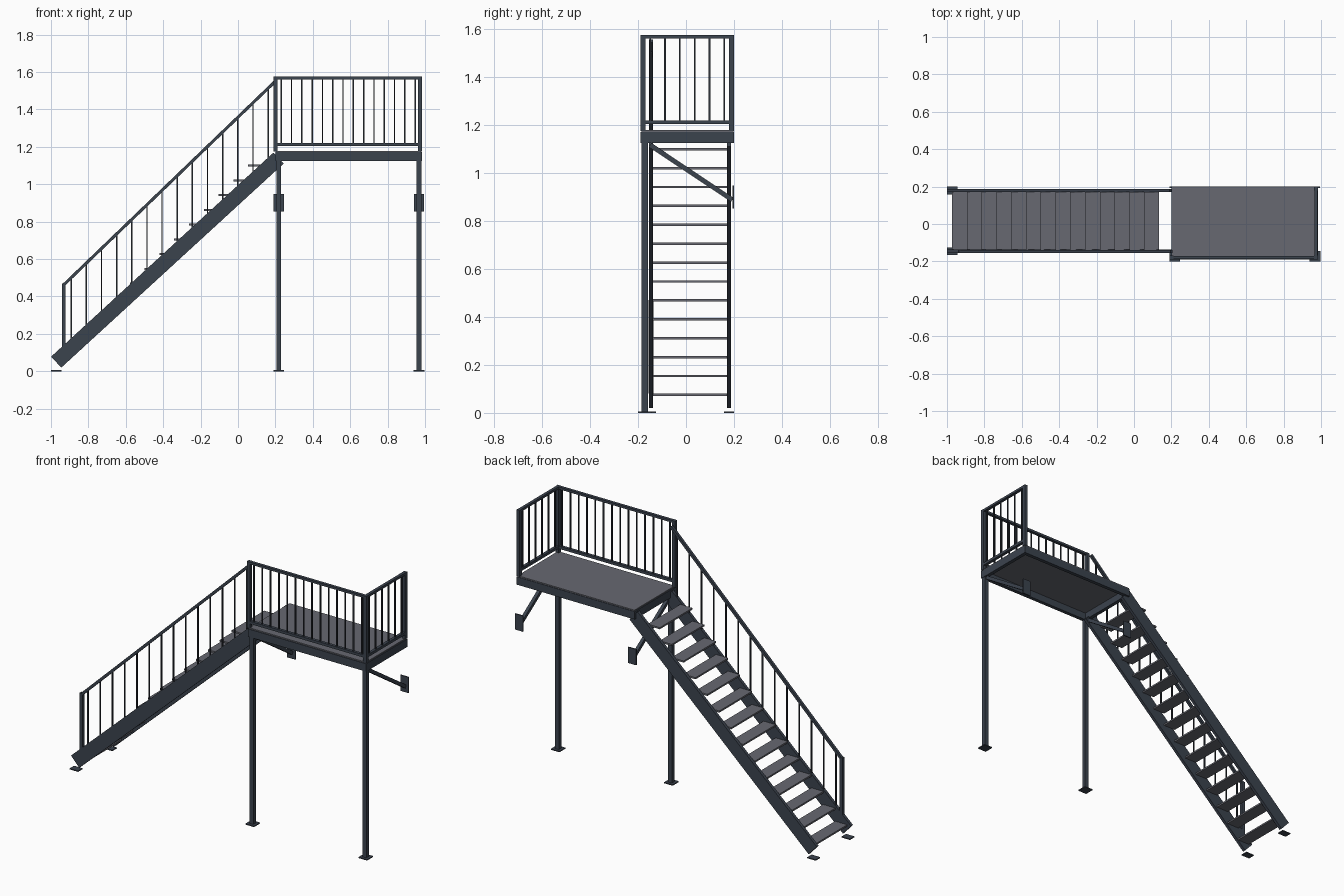
import bpy
from mathutils import Vector, Matrix

cube = bpy.data.objects.get("Cube")
if cube:
    bpy.data.objects.remove(cube)


def material(name, rgb):
    m = bpy.data.materials.new(name)
    m.use_nodes = True
    m.diffuse_color = (*rgb, 1)
    m.node_tree.nodes["Principled BSDF"].inputs["Base Color"].default_value = (*rgb, 1)
    return m


STEEL = material("dark blue steel", (0.044, 0.056, 0.076))
BAR = material("dark baluster steel", (0.028, 0.034, 0.044))
PLATE = material("grey tread plate", (0.135, 0.14, 0.165))


def place(name, matrix, mat):
    bpy.ops.mesh.primitive_cube_add(size=1)
    ob = bpy.context.object
    ob.name = name
    ob.data.transform(matrix)
    ob.data.materials.append(mat)
    return ob


def box(name, x, y, z, mat=STEEL):
    """Box from its (min, max) span on each axis."""
    lo, hi = Vector((x[0], y[0], z[0])), Vector((x[1], y[1], z[1]))
    return place(name, Matrix.Translation((lo + hi) / 2) @ Matrix.Diagonal((*(hi - lo), 1)), mat)


def beam(name, a, b, side, depth, mat=STEEL):
    """Bar from a to b in a vertical plane: side = horizontal width."""
    a, b = Vector(a), Vector(b)
    along = (b - a).normalized()
    across = Vector((0, 0, 1)).cross(along).normalized()
    rot = Matrix((along, across, along.cross(across))).transposed().to_4x4()
    size = Matrix.Diagonal(((b - a).length, side, depth, 1))
    return place(name, Matrix.Translation((a + b) / 2) @ rot @ size, mat)


def span(c, w):
    return (c - w / 2, c + w / 2)


# Landing: perimeter frame and deck plate
X0, X1, Y0, Y1 = 0.2, 0.983, -0.19, 0.2
FRAME = (1.125, 1.172)
for name, y in (("front", (Y0, Y0 + 0.022)), ("back", (Y1 - 0.022, Y1))):
    box(f"landing_{name}_beam", (X0, X1), y, FRAME)
for name, x in (("right", (X0, X0 + 0.022)), ("left", (X1 - 0.022, X1))):
    box(f"landing_{name}_beam", x, (Y0 + 0.022, Y1 - 0.022), FRAME)
box("landing_deck", (X0 + 0.004, X1 - 0.004), (Y0 + 0.004, Y1 - 0.003), (1.168, 1.179), PLATE)

# Support legs, base plates, wall braces and wall plates
for side, x in (("right", 0.218), ("left", 0.968)):
    box(f"{side}_leg", span(x, 0.026), span(-0.172, 0.026), (0.004, 1.126))
    box(f"{side}_leg_base", span(x, 0.057), span(-0.172, 0.057), (0, 0.006))
    beam(f"{side}_wall_brace", (x, -0.15, 1.117), (x, 0.193, 0.888), 0.02, 0.02)
    box(f"{side}_wall_plate", span(x, 0.054), (0.193, 0.2), (0.853, 0.948))

# Landing railing on the front and the left end
RAIL_Y, RAIL_X = -0.179, 0.973
for name, x, y in (("right", 0.201, RAIL_Y), ("corner", RAIL_X, RAIL_Y), ("back", RAIL_X, 0.19)):
    box(f"railing_{name}_post", span(x, 0.02), span(y, 0.02), (1.176, 1.575))
for name, z, h in (("top", 1.568, 0.014), ("bottom", 1.212, 0.016)):
    box(f"front_{name}_rail", (0.201, RAIL_X), span(RAIL_Y, 0.018), span(z, h))
    box(f"end_{name}_rail", span(RAIL_X, 0.018), (RAIL_Y, 0.19), span(z, h))
for i in range(14):
    box("front_baluster", span(0.231 + 0.0551 * i, 0.007), span(RAIL_Y, 0.007), (1.212, 1.568), BAR)
for i in range(6):
    box("end_baluster", span(RAIL_X, 0.007), span(-0.149 + 0.0617 * i, 0.007), (1.212, 1.568), BAR)

# Stringers with square-cut ends and their floor plates
for name, y in (("front", -0.146), ("back", 0.179)):
    beam(f"{name}_stringer", (-0.972, y, 0.049), (0.217, y, 1.14), 0.018, 0.08)
    box(f"{name}_stringer_base", (-1, -0.944), span(y, 0.042), (0, 0.006))

# Treads
for i in range(14):
    x, z = -0.973 + 0.079 * i, 0.075 + 0.0788 * i
    box("tread", (x, x + 0.08), (-0.138, 0.171), span(z, 0.01), PLATE)

# Stair railing on the front stringer
SY = -0.146


def rail_z(x):
    return 0.462 + 0.962 * (x + 0.932)


box("stair_post", span(-0.932, 0.02), span(SY, 0.02), (0.08, 0.47))
beam("stair_handrail", (-0.936, SY, rail_z(-0.936)), (0.2, SY, rail_z(0.2)), 0.016, 0.016)
for i in range(14):
    x = -0.892 + 0.081 * i
    box("stair_baluster", span(x, 0.007), span(SY, 0.007), (0.07 + 0.917 * (x + 1), rail_z(x)), BAR)
